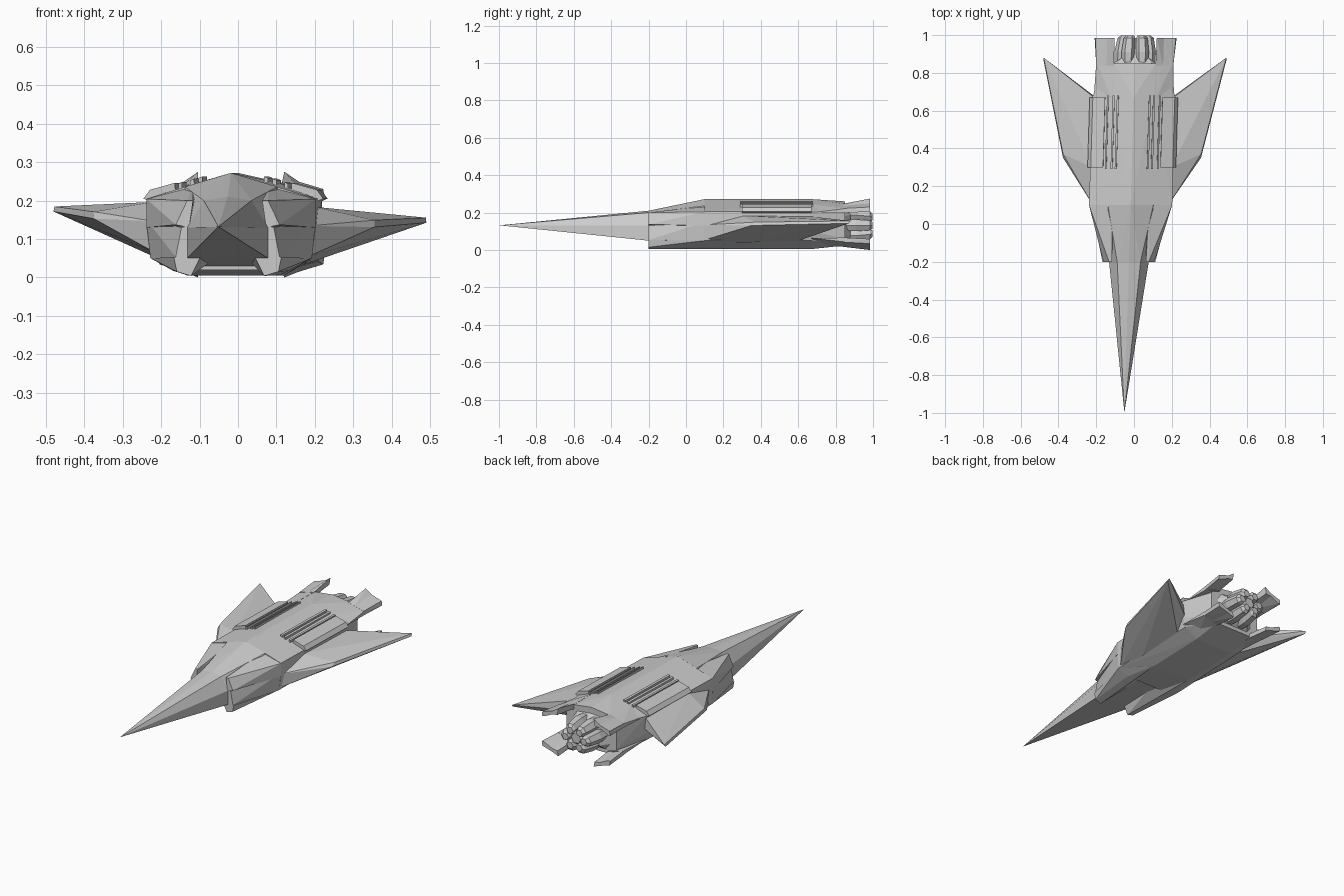
import bpy, bmesh
from math import sin, cos, tau

if "Cube" in bpy.data.objects:
    bpy.data.objects.remove(bpy.data.objects["Cube"])

ROLL = 0.03          # wings sit slightly rolled
AXIS_Z = 0.132


def yaw(x, y, z):
    # whole craft is very slightly turned
    return (x + 0.03 * (y - 0.7), y, z)


def finish(name, bm):
    bmesh.ops.recalc_face_normals(bm, faces=bm.faces)
    me = bpy.data.meshes.new(name)
    bm.to_mesh(me)
    bm.free()
    ob = bpy.data.objects.new(name, me)
    bpy.context.collection.objects.link(ob)


def chunk(name, pts):
    # faceted solid around a few corner points
    bm = bmesh.new()
    for p in pts:
        bm.verts.new(yaw(*p))
    res = bmesh.ops.convex_hull(bm, input=bm.verts)
    junk = {v for v in res["geom_interior"] + res["geom_unused"]
            if isinstance(v, bmesh.types.BMVert)}
    bmesh.ops.delete(bm, geom=list(junk), context='VERTS')
    bmesh.ops.dissolve_limit(bm, angle_limit=0.01, verts=bm.verts, edges=bm.edges)
    finish(name, bm)


def sections(*secs):
    return [(x, y, z) for y, prof in secs for x, z in prof]


def centred(name, *secs):
    pts = sections(*secs)
    chunk(name, pts + [(-x, y, z) for x, y, z in pts if x])


def paired(name, pts, roll=0):
    for side, s in (("right", 1), ("left", -1)):
        chunk(f"{name}_{side}", [(s * x, y, z - roll * s * x) for x, y, z in pts])


# fuselage, front to back
nose_base = [(0, .21), (.062, .2), (.105, .13), (.105, .05)]
mid_front = [(0, .272), (.22, .205), (.22, .13), (.21, .05), (.11, .02)]
mid_back = [(0, .272), (.11, .245), (.22, .203), (.215, .1), (.2, .05), (.12, .005)]
tail = [(0, .26), (.11, .246), (.16, .2), (.15, .13), (.16, .06), (.12, .024)]
tail_end = [(0, .225), (.09, .215), (.115, .18), (.115, .08), (.09, .045)]
centred("nose", (-.998, [(0, .132)]), (-.2, nose_base))
centred("forebody", (-.2, nose_base),
        (.1, [(0, .272), (.12, .236), (.13, .13), (.13, .03)]))
centred("midbody", (.1, mid_front),
        (.3, [(0, .272), (.22, .205), (.12, .005)]), (.67, mid_back))
centred("tail_body", (.67, mid_back), (.85, tail))
centred("tail_cap", (.85, tail_end), (.88, [(0, .2), (.07, .19), (.07, .07)]))

# cheek fairings and lower pods beside the nose
paired("upper_cheek", sections(
    (-.2, [(.09, .2), (.105, .2), (.135, .137), (.1, .13)]),
    (-.02, [(.09, .205), (.125, .205)]),
    (.1, [(.1, .235), (.22, .204), (.22, .13), (.1, .12)])))
paired("side_cheek", sections(
    (-.2, [(.1, .135), (.12, .13), (.135, .053), (.1, .05)]),
    (.1, [(.1, .15), (.22, .15), (.21, .05), (.1, .04)])))
paired("lower_pod", sections(
    (-.2, [(.07, .055), (.14, .053), (.132, .015), (.095, .004)]),
    (.1, [(.04, .05), (.21, .05), (.15, .017), (.1, .012)]),
    (.3, [(.1, .05), (.2, .05), (.12, .006)])))

# swept wings
paired("wing", [
    (.2, .1, .14), (.2, .1, .06), (.21, .3, .19), (.21, .67, .185),
    (.2, .3, .045), (.2, .6, .055), (.2, .67, .12), (.31, .4, .1),
    (.365, .35, .142), (.365, .37, .16),
    (.483, .88, .17), (.485, .87, .157)], ROLL)

# raised dorsal panels and rails
paired("dorsal_panel", sections(
    *[(y, [(.15, .21), (.152, .246), (.217, .228), (.234, .205), (.2, .19)])
      for y in (.3, .67)]))
for name, a, b, top in (("panel_rail", .132, .142, .248),
                        ("outer_rail", .1, .112, .257),
                        ("inner_rail", .078, .09, .263)):
    paired(name, sections(*[(y, [(a, .215), (b, .215), (a + .002, top), (b, top - .004)])
                            for y in (.29, .68)]))

# four corner flaps around the engine, each bent from two plates
for name, flip, tip in (("upper_flap", 1, .143), ("lower_flap", -1, .132)):
    def z(h):
        return AXIS_Z + flip * h
    inner = [(.112, z(tip)), (.118, z(.103)), (.15, z(.117)), (.15, z(.098))]
    outer = [(.15, z(.117)), (.15, z(.098)), (.213, z(.098)), (.217, z(.073)), (.203, z(.073))]
    root = [(.11, z(.115)), (.11, z(.09)), (.15, z(.105)), (.15, z(.082))]
    root2 = [(.15, z(.105)), (.15, z(.082)), (.204, z(.09)), (.204, z(.066))]
    paired(name + "_inner", sections((.84, root), (.985, inner)))
    paired(name + "_outer", sections((.84, root2), (.985, outer)))
    paired(name + "_root", sections((.67, [(.12, z(.11)), (.212, z(.068))]),
                                    (.86, root + root2)))


# engine: hexagonal core with a ring of six faceted lobes
def ring(cx, cz, r, y, n=6):
    return [(cx + r * cos(tau * i / n), y, cz + r * sin(tau * i / n)) for i in range(n)]


chunk("engine_core", ring(0, AXIS_Z, .08, .84) + ring(0, AXIS_Z, .06, .95)
      + ring(0, AXIS_Z, .03, .985))
for k in range(6):
    c, s = cos(tau * k / 6), sin(tau * k / 6)
    pts = []
    for y, dist, r in ((.85, .075, .032), (.91, .074, .036), (.985, .066, .03), (.998, .058, .02)):
        pts += ring(dist * c, AXIS_Z + dist * s * .85, r, y)
    chunk(f"engine_lobe_{k}", pts)
